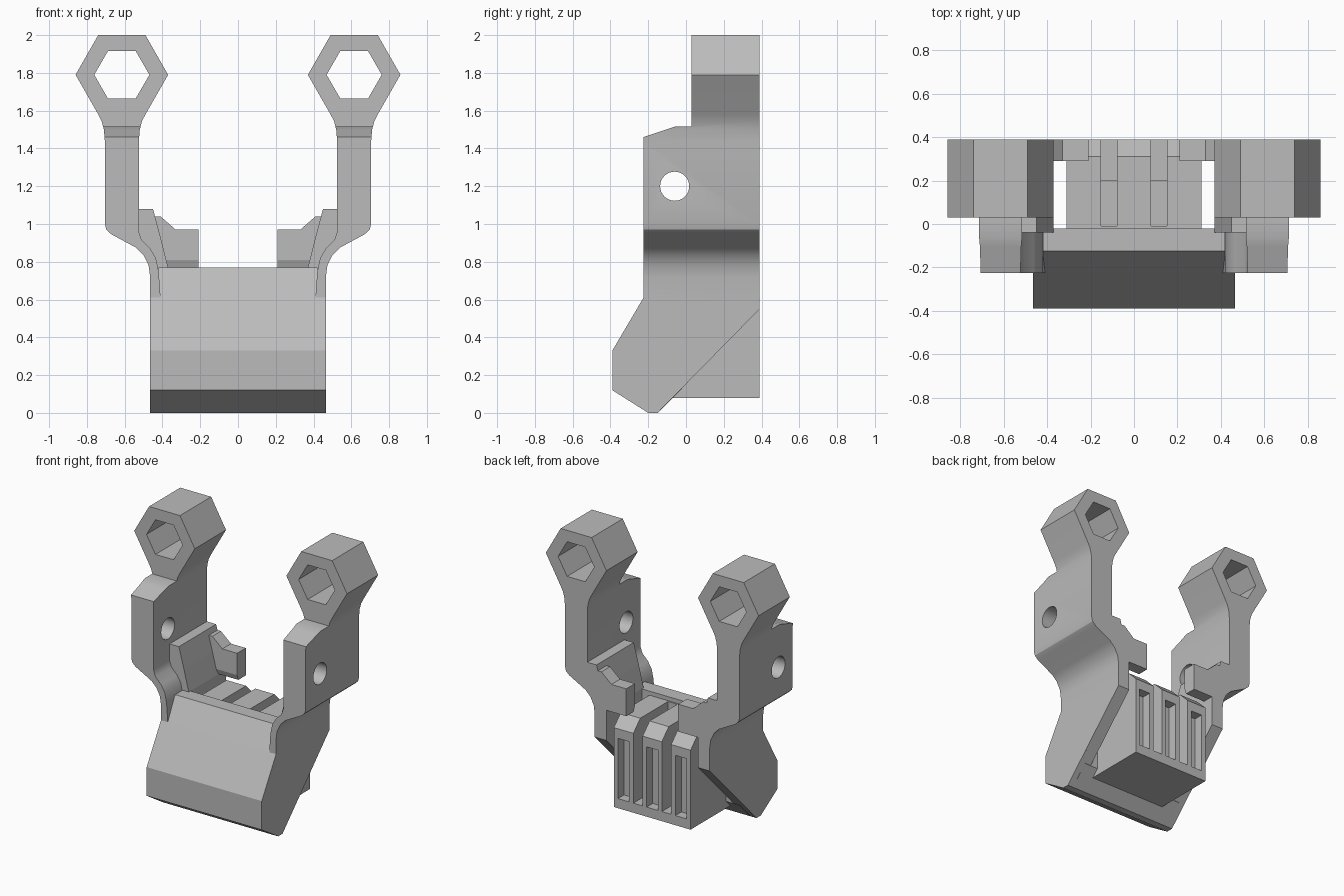
import bpy, bmesh, math

if "Cube" in bpy.data.objects:
    bpy.data.objects.remove(bpy.data.objects["Cube"], do_unlink=True)

grey = bpy.data.materials.new("plain_grey")
grey.use_nodes = True
grey.diffuse_color = (0.5, 0.5, 0.5, 1)
grey.node_tree.nodes["Principled BSDF"].inputs["Base Color"].default_value = (0.5, 0.5, 0.5, 1)


def prism(name, profile, axis, lo, hi):
    """Extrude a 2D profile along x (profile is y,z) or y (profile is x,z)."""
    bm = bmesh.new()
    place = (lambda a, b, t: (t, a, b)) if axis == "x" else (lambda a, b, t: (a, t, b))
    near = [bm.verts.new(place(a, b, lo)) for a, b in profile]
    far = [bm.verts.new(place(a, b, hi)) for a, b in profile]
    bm.faces.new(near)
    bm.faces.new(far)
    n = len(profile)
    for i in range(n):
        j = (i + 1) % n
        bm.faces.new((near[i], near[j], far[j], far[i]))
    bmesh.ops.recalc_face_normals(bm, faces=bm.faces)
    mesh = bpy.data.meshes.new(name)
    bm.to_mesh(mesh)
    bm.free()
    mesh.materials.append(grey)
    obj = bpy.data.objects.new(name, mesh)
    bpy.context.collection.objects.link(obj)
    return obj


def rect(a0, a1, b0, b1):
    return [(a0, b0), (a1, b0), (a1, b1), (a0, b1)]


def ngon(ca, cb, r, n):
    return [(ca + r * math.cos(math.tau * i / n), cb + r * math.sin(math.tau * i / n)) for i in range(n)]


def cut(target, cutters, operation="DIFFERENCE"):
    """Apply boolean cutters and remove them."""
    for tool in cutters:
        mod = target.modifiers.new("cut", "BOOLEAN")
        mod.operation, mod.solver, mod.object = operation, "EXACT", tool
        bpy.context.view_layer.update()
        done = bpy.data.meshes.new_from_object(target.evaluated_get(bpy.context.evaluated_depsgraph_get()))
        target.modifiers.clear()
        target.data = done
        bpy.data.objects.remove(tool, do_unlink=True)


def smooth(obj):
    bpy.ops.object.select_all(action="DESELECT")
    obj.select_set(True)
    bpy.context.view_layer.objects.active = obj
    bpy.ops.object.shade_smooth_by_angle(angle=math.radians(28))


BACK = 0.39
RING_X, RING_Z = 0.615, 1.79

# Sloping front panel
panel = prism("front_panel", [(-0.39, 0.12), (-0.2, 0), (-0.15, 0), (-0.02, 0.13), (-0.02, 0.77),
                              (-0.125, 0.77), (-0.225, 0.61), (-0.39, 0.33)], "x", -0.42, 0.42)

# Side outline and front outline of an arm with its hexagonal ring
arm_side = [(-0.39, 0.12), (-0.2, 0), (-0.15, 0), (BACK, 0.55), (BACK, 2.1), (0.03, 2.1), (0.03, 1.515),
            (-0.06, 1.515), (-0.225, 1.46), (-0.225, 0.61), (-0.39, 0.33)]
neck = [(0.09, 1.44), (0.095, 1.5), (0.107, 1.545), (0.125, 1.58), (0.245, RING_Z), (0.125, 2)]
arm_front = [(0.41, -0.1), (0.465, -0.1), (0.465, 0.72), (0.473, 0.78), (0.5, 0.835), (0.54, 0.875),
             (0.67, 0.945), (0.697, 0.97), (0.705, 1.0)]
arm_front += [(RING_X + d, z) for d, z in neck]
arm_front += [(RING_X - d, z) for d, z in reversed(neck)]
arm_front += [(0.525, 0.96), (0.51, 0.915), (0.465, 0.87), (0.435, 0.82), (0.42, 0.75), (0.41, 0.61)]

# Inner wall that rises into a guide behind the panel
guide_side = [(-0.04, 0.112), (BACK, 0.55), (BACK, 1.08), (-0.04, 1.08)]
guide_front = [(0.37, 0), (0.46, 0), (0.46, 0.75), (0.5, 0.85), (0.56, 0.95), (0.56, 1.08),
               (0.45, 1.08), (0.41, 0.93), (0.37, 0.77)]
tab_front = [(0.21, 0.77), (0.44, 0.77), (0.48, 1.04), (0.41, 1.04), (0.33, 0.97), (0.21, 0.97)]
tab_side = [(0.33, 0.7), (BACK, 0.7), (BACK, 1.1), (0.29, 1.1), (0.29, 0.81)]

for side, s in (("left", 1), ("right", -1)):
    def flip(points):
        return [(s * x, z) for x, z in points]

    arm = prism(side + "_arm", flip(arm_front), "y", -0.5, 0.5)
    cut(arm, [prism("trim", arm_side, "x", -1, 1)], "INTERSECT")
    cut(arm, [prism("hex_hole", ngon(s * RING_X, RING_Z, 0.146, 6), "y", -0.1, 0.6),
              prism("bolt_hole", ngon(-0.06, 1.2, 0.077, 32), "x", -1, 1)])
    smooth(arm)

    guide = prism(side + "_guide", flip(guide_front), "y", -0.5, 0.5)
    cut(guide, [prism("trim", guide_side, "x", -1, 1)], "INTERSECT")

    tab = prism(side + "_tab", flip(tab_front), "y", 0.2, 0.5)
    cut(tab, [prism("trim", tab_side, "x", -1, 1)], "INTERSECT")

# Ribbed block with a chamfered back edge
block = prism("ribbed_block", [(-0.07, 0.08), (BACK, 0.08), (BACK, 0.66), (0.31, 0.74), (-0.07, 0.74)],
              "x", -0.31, 0.31)
channels = []
for x in (-0.115, 0.115):
    # Stepped channel: shallow along the top, deep down the back
    channels.append(prism("channel", [(-0.01, 0.66), (0.2, 0.66), (0.2, 0.15), (0.5, 0.15), (0.5, 0.9),
                                      (-0.01, 0.9)], "x", x - 0.0375, x + 0.0375))
for x in (-0.232, 0, 0.232):
    channels.append(prism("pocket", rect(x - 0.045, x + 0.045, 0.15, 0.59), "y", 0.32, 0.5))
cut(block, channels)
